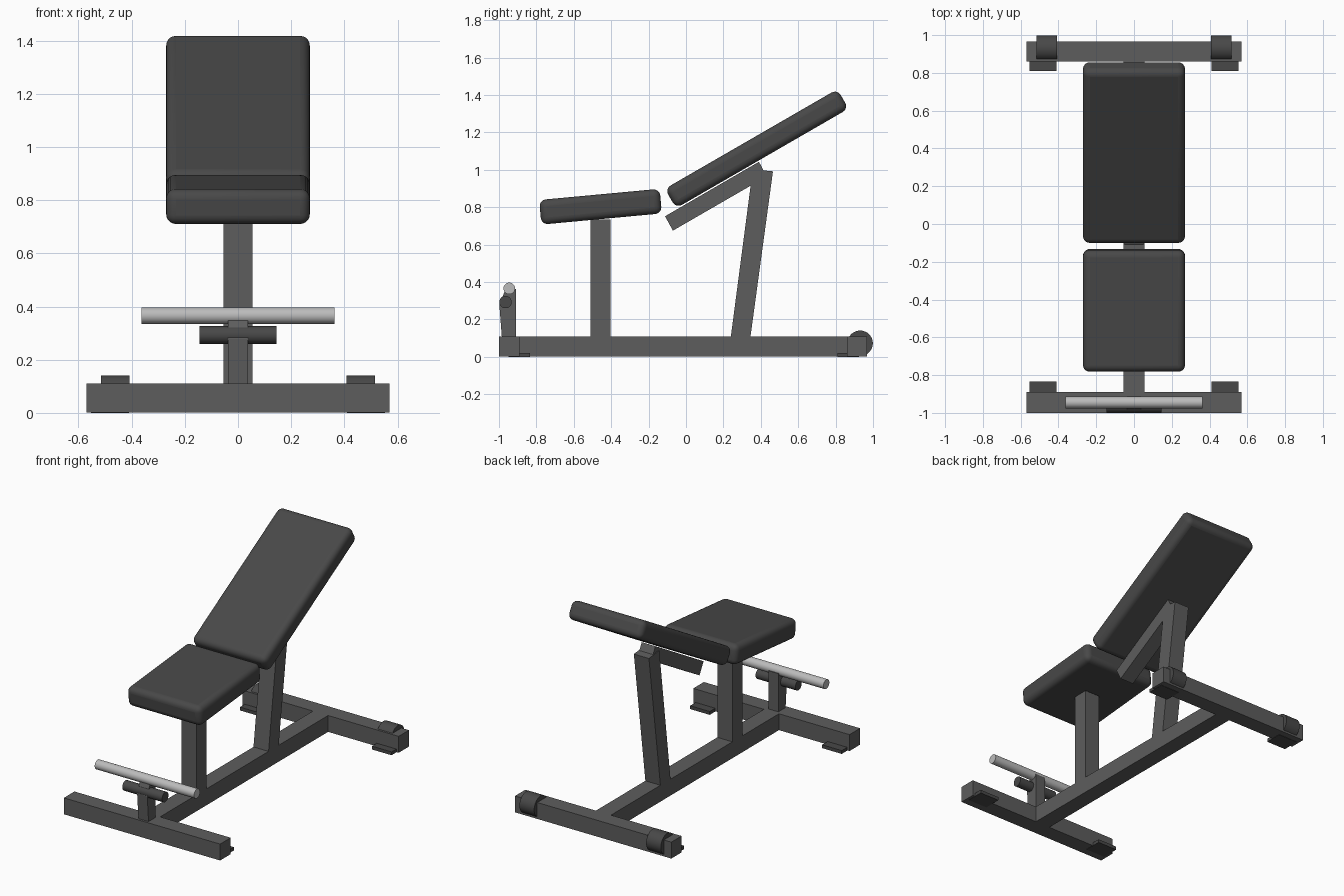
import bpy, bmesh, math
from mathutils import Matrix

if "Cube" in bpy.data.objects:
    bpy.data.objects.remove(bpy.data.objects["Cube"])


def material(name, v):
    m = bpy.data.materials.new(name)
    m.diffuse_color = (v, v, v, 1)
    m.use_nodes = True
    m.node_tree.nodes["Principled BSDF"].inputs["Base Color"].default_value = m.diffuse_color
    return m


FRAME = material("frame_grey", 0.11)
PAD = material("pad_black", 0.065)
METAL = material("bright_metal", 0.5)


def finish(name, bm, mat):
    bmesh.ops.recalc_face_normals(bm, faces=bm.faces)
    me = bpy.data.meshes.new(name)
    bm.to_mesh(me)
    bm.free()
    me.materials.append(mat)
    ob = bpy.data.objects.new(name, me)
    bpy.context.collection.objects.link(ob)
    return ob


def smooth(ob, angle=35):
    bpy.ops.object.select_all(action='DESELECT')
    bpy.context.view_layer.objects.active = ob
    ob.select_set(True)
    bpy.ops.object.shade_smooth_by_angle(angle=math.radians(angle))


def prism(name, profile, x0, x1, mat=FRAME):
    """Side profile of (y, z) points extruded from x0 to x1."""
    bm = bmesh.new()
    face = bm.faces.new([bm.verts.new((x0, y, z)) for y, z in profile])
    ext = bmesh.ops.extrude_face_region(bm, geom=[face])["geom"]
    bmesh.ops.translate(bm, vec=(x1 - x0, 0, 0),
                        verts=[v for v in ext if isinstance(v, bmesh.types.BMVert)])
    return finish(name, bm, mat)


def box(name, x0, x1, y0, y1, z0, z1, mat=FRAME):
    return prism(name, [(y0, z0), (y1, z0), (y1, z1), (y0, z1)], x0, x1, mat)


def rod(name, x, y, z, radius, length, mat):
    """Cylinder lying along x."""
    bm = bmesh.new()
    bmesh.ops.create_cone(bm, cap_ends=True, segments=32, radius1=radius,
                          radius2=radius, depth=length,
                          matrix=Matrix.Translation((x, y, z)) @ Matrix.Rotation(math.pi / 2, 4, 'Y'))
    ob = finish(name, bm, mat)
    smooth(ob)
    return ob


def pad(name, y, z, length, thick, tilt):
    """Rounded cushion tilted about x."""
    bm = bmesh.new()
    bmesh.ops.create_cube(bm, size=1, matrix=Matrix.Diagonal((0.54, length, thick, 1)))
    ob = finish(name, bm, PAD)
    ob.location = (0, y, z)
    ob.rotation_euler.x = math.radians(tilt)
    bev = ob.modifiers.new("round", 'BEVEL')
    bev.width, bev.segments = 0.036, 5
    smooth(ob, 50)


# Floor frame
box("centre_beam", -0.055, 0.055, -0.89, 0.86, 0.002, 0.11)
box("front_crossbar", -0.57, 0.57, -1.0, -0.89, 0.002, 0.11)
box("rear_crossbar", -0.57, 0.57, 0.86, 0.967, 0.002, 0.11)

# Rubber feet and transport wheels on both sides
for side, s in (("left", -1), ("right", 1)):
    xa, xb = sorted((s * 0.41, s * 0.553))
    box("front_foot_" + side, xa, xb, -0.95, -0.833, 0, 0.022, PAD)
    box("rear_foot_" + side, xa, xb, 0.81, 0.925, 0, 0.022, PAD)
    rod("wheel_" + side, s * 0.462, 0.931, 0.073, 0.068, 0.107, PAD)

# Uprights
box("seat_post", -0.055, 0.055, -0.51, -0.405, 0.11, 0.735)
prism("back_post", [(0.24, 0.11), (0.345, 0.11), (0.465, 0.992), (0.357, 1.003)], -0.055, 0.055)
prism("back_support_arm", [(-0.07, 0.675), (0.432, 0.965), (0.39, 1.043), (-0.112, 0.752)], -0.05, 0.05)

# Front handle: bracket, grey roller and bright bar
prism("handle_bracket", [(-0.985, 0.11), (-0.91, 0.11), (-0.91, 0.362), (-0.965, 0.362), (-0.998, 0.28)],
      -0.037, 0.037)
rod("foot_roller", 0, -0.965, 0.293, 0.033, 0.29, PAD)
rod("handle_bar", 0, -0.945, 0.366, 0.031, 0.725, METAL)

# Cushions
pad("seat", -0.457, 0.803, 0.647, 0.132, 5.3)
pad("backrest", 0.378, 1.113, 1.065, 0.12, 30)
